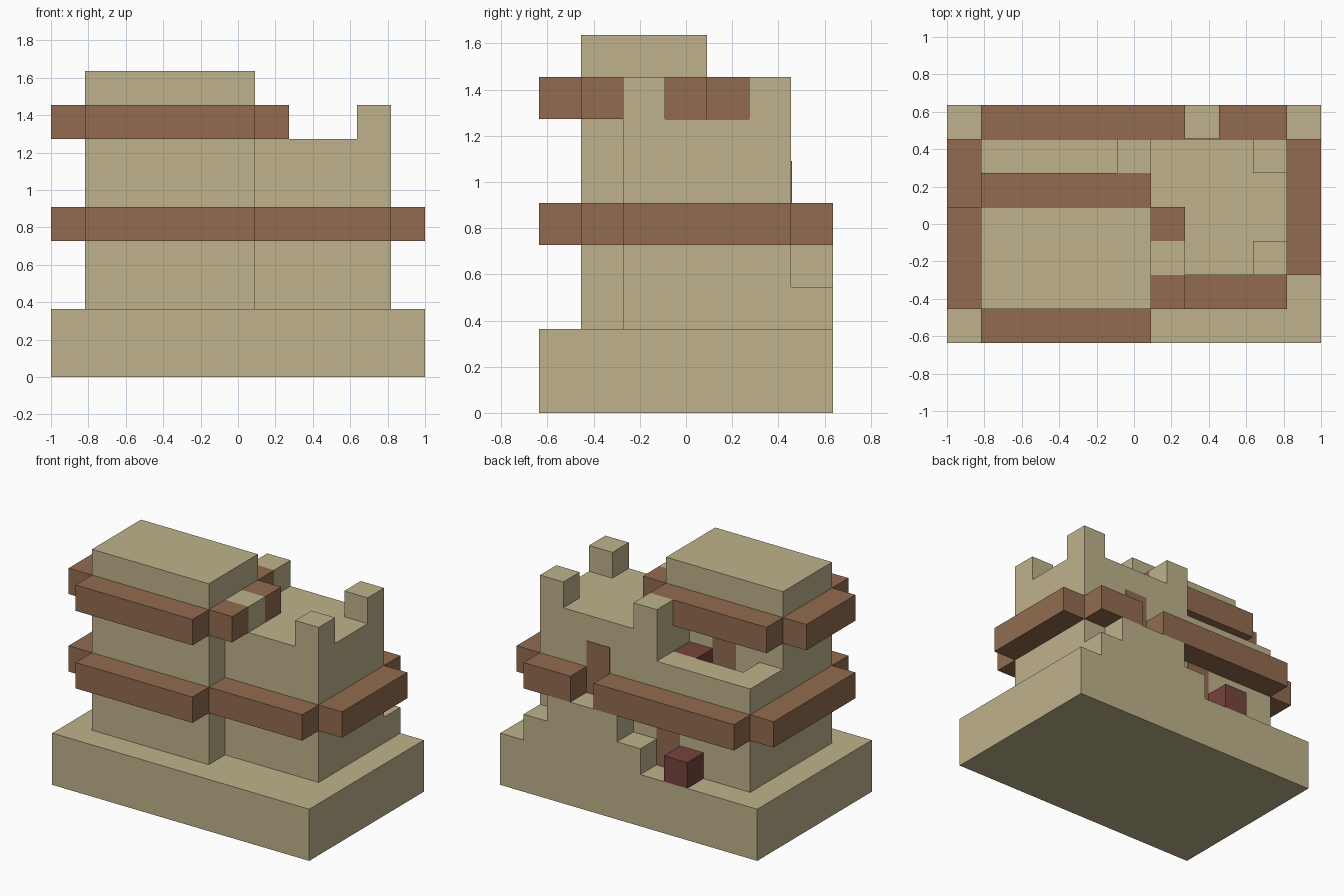
import bpy

old = bpy.data.objects.get("Cube")
if old:
    bpy.data.objects.remove(old, do_unlink=True)

UNIT = 2 / 11            # one building block
SIZE_X, SIZE_Y = 11, 7   # footprint in blocks


def material(name, rgb):
    m = bpy.data.materials.new(name)
    m.use_nodes = True
    m.diffuse_color = (*rgb, 1)
    m.node_tree.nodes["Principled BSDF"].inputs["Base Color"].default_value = (*rgb, 1)
    return m


sandstone = material("sandstone", (0.52, 0.45, 0.262))
timber = material("brown timber", (0.29, 0.148, 0.08))
crate_red = material("dark red", (0.18, 0.058, 0.045))


def block(name, mat, x, y, z):
    """Box spanning block ranges (from, to) on each axis."""
    spans = (x, y, z)
    origin = (SIZE_X / 2, SIZE_Y / 2, 0)
    bpy.ops.mesh.primitive_cube_add(
        size=1, location=[((a + b) / 2 - o) * UNIT for (a, b), o in zip(spans, origin)])
    ob = bpy.context.object
    ob.name = name
    ob.scale = [(b - a) * UNIT for a, b in spans]
    bpy.ops.object.transform_apply(location=False, rotation=False, scale=True)
    ob.data.materials.append(mat)
    return ob


def door(name, x, wall_y, z):
    """Thin timber plate on a rear wall."""
    block(name, timber, (x, x + 1), (wall_y, wall_y + 0.02), (z, z + 2))


# Masonry masses
block("base", sandstone, (0, 11), (0, 7), (0, 2))
block("tower", sandstone, (1, 6), (1, 4), (2, 9))
block("wing", sandstone, (6, 10), (2, 6), (2, 7))
block("wing_return_wall", sandstone, (5, 6), (4, 6), (2, 7))

# Balcony behind the tower
block("balcony_room", sandstone, (1, 5), (4, 6), (2, 5))
block("balcony_back_parapet", sandstone, (1, 5), (5, 6), (5, 6))
block("balcony_side_parapet", sandstone, (1, 2), (4, 5), (5, 6))

# Battlements
for i, (x, y) in enumerate([(9, 2), (9, 5), (5, 5)]):
    block(f"merlon_{i + 1}", sandstone, (x, x + 1), (y, y + 1), (7, 8))

# Rear stair and landing
block("stair_landing", sandstone, (6, 9), (6, 7), (2, 4))
for side, x in (("right", 5), ("left", 9)):
    block(f"stair_step_{side}", sandstone, (x, x + 1), (6, 7), (2, 3))

# Lower ring of beams
low = (4, 5)
block("lower_beam_tower_front", timber, (1, 6), (0, 1), low)
block("lower_beam_wing_front", timber, (6, 10), (1, 2), low)
block("lower_beam_right", timber, (0, 1), (1, 6), low)
block("lower_beam_left", timber, (10, 11), (2, 6), low)
block("lower_beam_back_long", timber, (1, 7), (6, 7), low)
block("lower_beam_back_short", timber, (8, 10), (6, 7), low)

# Upper ring of beams around the tower
high = (7, 8)
block("upper_beam_front", timber, (1, 6), (0, 1), high)
block("upper_beam_back", timber, (1, 6), (4, 5), high)
block("upper_beam_right", timber, (0, 1), (1, 4), high)
for part, mat, y in (("front", timber, 1), ("middle", sandstone, 2), ("back", timber, 3)):
    block(f"upper_beam_left_{part}", mat, (6, 7), (y, y + 1), high)

# Doors
door("ground_door", 4, 6, 2)
door("landing_door", 7, 6, 4)
door("balcony_door", 3, 4, 5)

# Crates
block("ground_crate", crate_red, (3, 4), (6, 7), (2, 3))
block("balcony_crate", crate_red, (4, 5), (4, 5), (5, 6))
